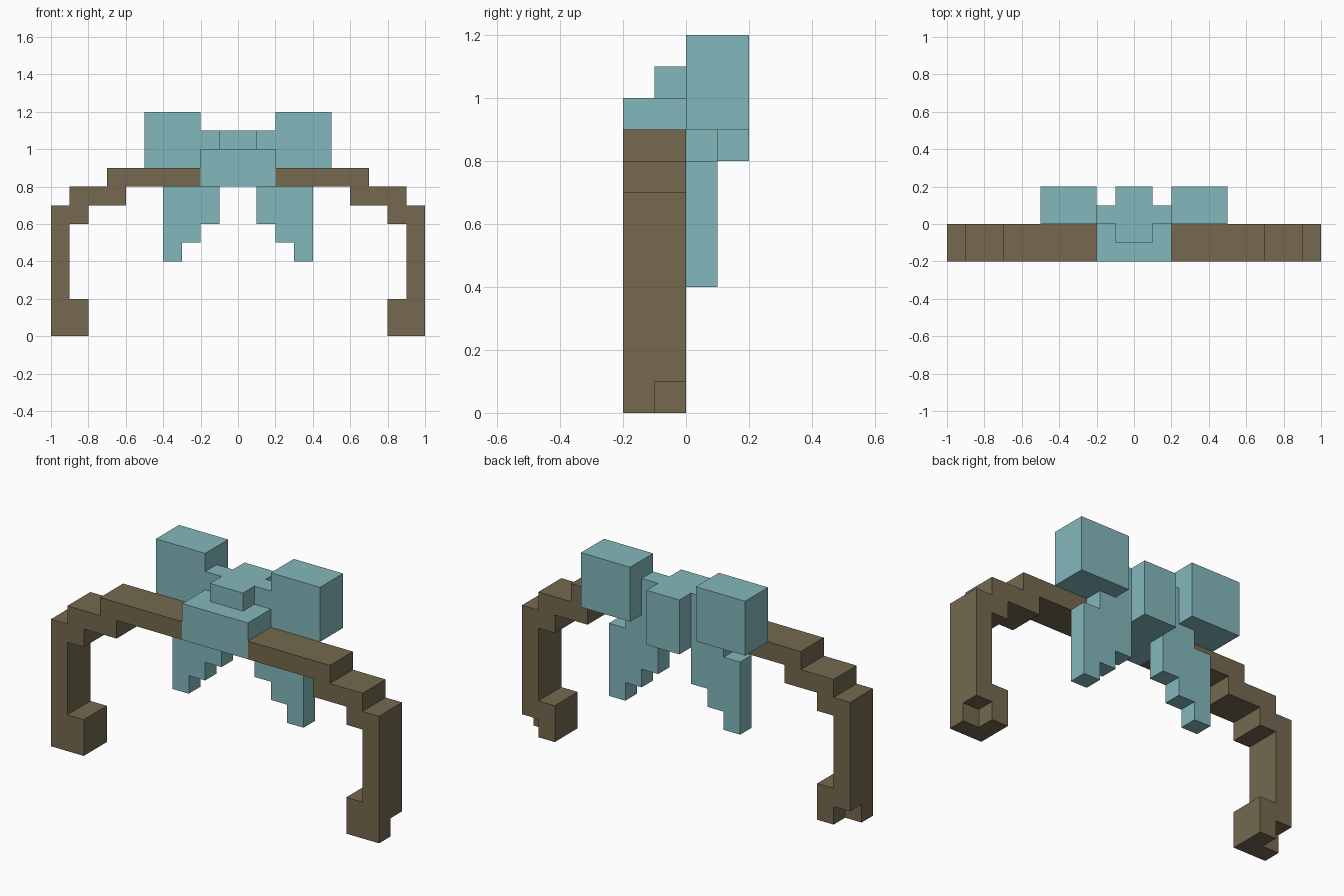
import bpy
import bmesh
from mathutils import Vector

cube = bpy.data.objects.get("Cube")
if cube:
    bpy.data.objects.remove(cube, do_unlink=True)

UNIT = 0.1  # every part sits on a grid of small blocks


def material(name, rgb):
    mat = bpy.data.materials.new(name)
    mat.use_nodes = True
    color = (*rgb, 1)
    mat.diffuse_color = color
    mat.node_tree.nodes["Principled BSDF"].inputs["Base Color"].default_value = color
    return mat


def cells(boxes):
    """Grid cells filled by boxes given as x, y and z ranges."""
    return {(x, y, z) for xs, ys, zs in boxes
            for x in range(*xs) for y in range(*ys) for z in range(*zs)}


def mirror(solid):
    return {(-x - 1, y, z) for x, y, z in solid}


def build(name, solid, mat):
    """Outer shell of the cells, with flat areas merged."""
    bm = bmesh.new()
    for cell in solid:
        center = Vector(cell) + Vector((0.5, 0.5, 0.5))
        for axis in range(3):
            for side in (-1, 1):
                n = Vector((0, 0, 0))
                n[axis] = side
                if tuple(int(c + d) for c, d in zip(cell, n)) in solid:
                    continue
                u = Vector((n.y, n.z, n.x))
                v = n.cross(u)
                quad = [center + (n + u * a + v * b) / 2
                        for a, b in ((-1, -1), (1, -1), (1, 1), (-1, 1))]
                bm.faces.new([bm.verts.new(p * UNIT) for p in quad])
    bmesh.ops.remove_doubles(bm, verts=bm.verts[:], dist=0.001)
    bmesh.ops.recalc_face_normals(bm, faces=bm.faces[:])
    bmesh.ops.dissolve_limit(bm, angle_limit=0.01, verts=bm.verts[:], edges=bm.edges[:])
    mesh = bpy.data.meshes.new(name)
    bm.to_mesh(mesh)
    bm.free()
    mesh.materials.append(mat)
    obj = bpy.data.objects.new(name, mesh)
    bpy.context.collection.objects.link(obj)


brown = material("earth brown", (0.178, 0.141, 0.078))
teal = material("pale teal", (0.231, 0.479, 0.503))

# Stepped arm with a hand and a notch at its outer rear corner
depth = (-2, 0)
arm = cells([
    ((2, 7), depth, (8, 9)),
    ((6, 9), depth, (7, 8)),
    ((8, 10), depth, (6, 7)),
    ((9, 10), depth, (0, 6)),
    ((8, 9), depth, (0, 2)),
]) - cells([((9, 10), (-1, 0), (0, 1))])

# Tapering hanging leg
rear = (0, 1)
leg = cells([
    ((2, 3), rear, (8, 9)),
    ((1, 4), rear, (6, 8)),
    ((2, 4), rear, (5, 6)),
    ((3, 4), rear, (4, 5)),
])

# Tall shoulder block
shoulder = cells([((2, 5), (0, 2), (9, 12))])

for part, solid, mat in (("arm", arm, brown), ("leg", leg, teal),
                         ("shoulder", shoulder, teal)):
    build("left_" + part, solid, mat)
    build("right_" + part, mirror(solid), mat)

# Central body: front plate, raised ridge, crossbar and back column
build("body", cells([
    ((-2, 2), (-2, 0), (8, 10)),
    ((-1, 1), (-1, 0), (10, 11)),
    ((-2, 2), (0, 1), (8, 11)),
    ((-1, 1), (1, 2), (8, 11)),
]), teal)
